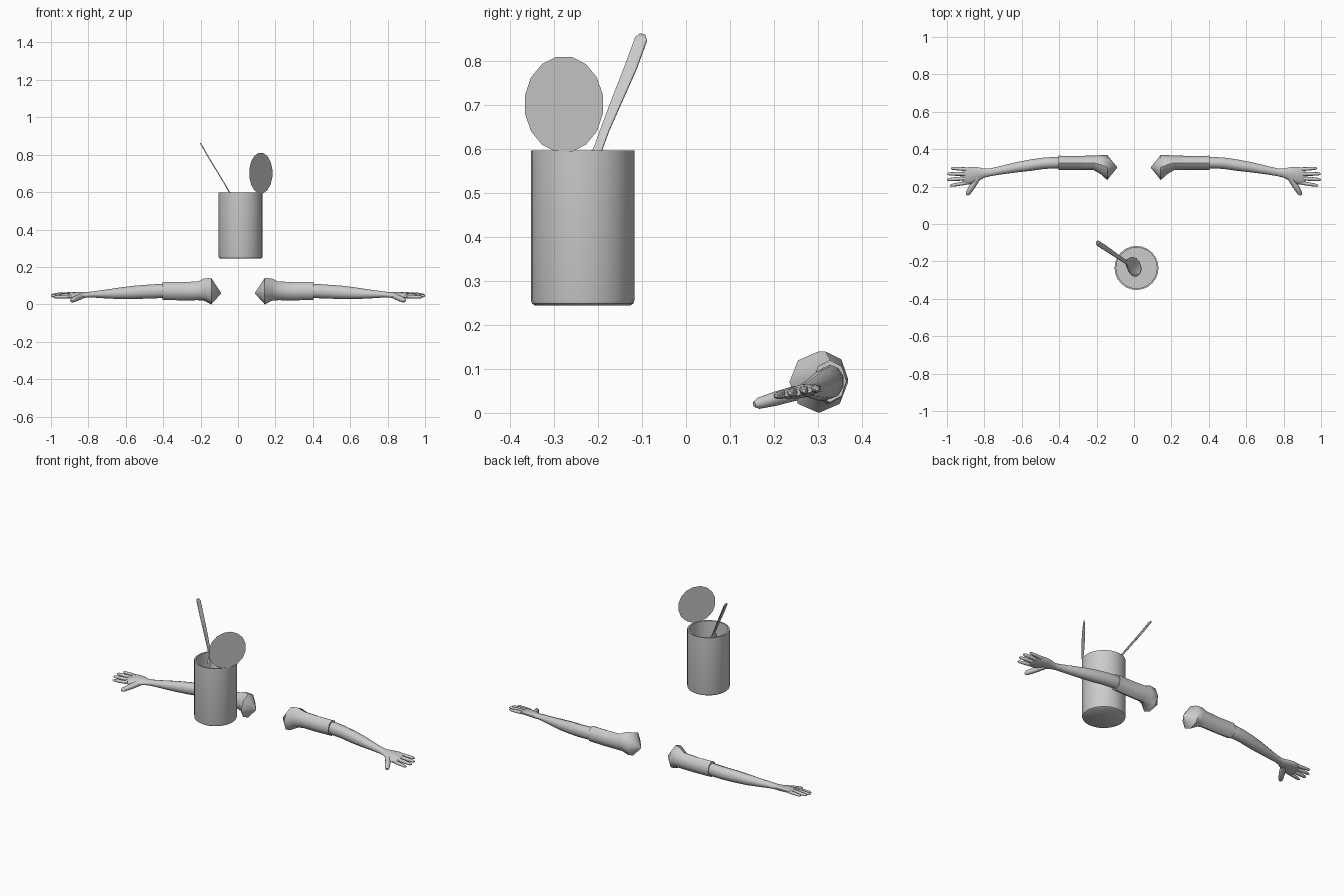
import bpy, bmesh, math
from mathutils import Vector

if "Cube" in bpy.data.objects:
    bpy.data.objects.remove(bpy.data.objects["Cube"])

grey = bpy.data.materials.new("plain grey")
grey.diffuse_color = (0.6, 0.6, 0.6, 1)
grey.use_nodes = True
grey.node_tree.nodes["Principled BSDF"].inputs["Base Color"].default_value = grey.diffuse_color


def finish(name, bm, angle=40, mirror=False, normals=True):
    if normals:
        bmesh.ops.recalc_face_normals(bm, faces=bm.faces)
    me = bpy.data.meshes.new(name)
    bm.to_mesh(me)
    bm.free()
    me.materials.append(grey)
    ob = bpy.data.objects.new(name, me)
    bpy.context.collection.objects.link(ob)
    bpy.ops.object.select_all(action='DESELECT')
    ob.select_set(True)
    bpy.context.view_layer.objects.active = ob
    bpy.ops.object.shade_smooth_by_angle(angle=math.radians(angle))
    if mirror:
        ob.modifiers.new("Mirror", 'MIRROR')
    return ob


def skin(bm, rings, caps=True):
    rows = [[bm.verts.new(p) for p in r] for r in rings]
    n = len(rows[0])
    for a, b in zip(rows, rows[1:]):
        for i in range(n):
            j = (i + 1) % n
            bm.faces.new((a[i], a[j], b[j], b[i]))
    if caps:
        bm.faces.new(rows[0])
        bm.faces.new(rows[-1])


def limb(name, stations, sides, angle):
    # stations: x, y, z, half width, half height, rise of z across y
    bm = bmesh.new()
    rings = []
    for x, y, z, ry, rz, tilt in stations:
        ring = []
        for i in range(sides):
            a = math.tau * i / sides
            dy = ry * math.sin(a)
            ring.append((x, y + dy, z + rz * math.cos(a) + tilt * dy))
        rings.append(ring)
    skin(bm, rings)
    return finish(name, bm, angle, mirror=True)


# Sleeves with flared shoulder ends
limb("sleeve", [
    (.092, .302, .060, .004, .004, 0), (.143, .302, .070, .067, .070, 0),
    (.180, .318, .079, .050, .060, 0), (.215, .327, .072, .039, .050, 0),
    (.300, .327, .070, .037, .049, 0), (.403, .327, .072, .038, .048, 0)], 8, 50)

# Forearms tapering to the wrist and flattening into the palm
limb("forearm_and_palm", [
    (.370, .327, .072, .030, .036, 0), (.420, .328, .071, .032, .038, 0),
    (.480, .325, .068, .032, .037, 0), (.550, .315, .064, .032, .036, 0),
    (.630, .303, .059, .029, .031, 0), (.710, .288, .055, .024, .023, 0),
    (.770, .276, .053, .022, .017, 0), (.800, .272, .051, .025, .015, .1),
    (.830, .267, .050, .038, .015, .15), (.870, .260, .049, .048, .015, .18),
    (.905, .255, .048, .049, .011, .18), (.918, .255, .047, .042, .007, .18)], 10, 60)

# Fingers and thumbs: tapered tubes from root to tip
bm = bmesh.new()
digits = [
    ((.895, .293, .055), (.978, .298, .054), .010),
    ((.900, .268, .052), (.998, .268, .050), .011),
    ((.900, .244, .047), (1.00, .237, .045), .011),
    ((.895, .220, .042), (.985, .205, .039), .010),
    ((.835, .250, .045), (.893, .155, .019), .017)]
for root, tip, r in digits:
    a, b = Vector(root), Vector(tip)
    q = (b - a).to_track_quat('Z', 'Y')
    rings = []
    for t, s in ((0, 1), (.5, .95), (.9, .75), (1, .35)):
        c = a.lerp(b, t)
        rings.append([c + q @ Vector((r * s * math.cos(k * math.tau / 8),
                                      r * s * math.sin(k * math.tau / 8), 0))
                      for k in range(8)])
    skin(bm, rings)
finish("fingers", bm, 60, mirror=True)

# Open can: outer wall, rim and inner wall down to the floor
bm = bmesh.new()
cx, cy = .0135, -.235
profile = [(.108, .244), (.1155, .249), (.1175, .256), (.1175, .597),
           (.109, .597), (.109, .252)]
skin(bm, [[(cx + r * math.cos(k * math.tau / 24), cy + r * math.sin(k * math.tau / 24), z)
           for k in range(24)] for r, z in profile])
finish("can", bm, 40)

# Upright lid: a thin disc standing on the rim
bm = bmesh.new()
across = Vector((.57, .82, 0))
centre = Vector((.122, -.2775, .7015))
bm.faces.new([bm.verts.new(centre + .11 * (across * math.cos(a) + Vector((0, 0, math.sin(a)))))
              for a in [(k + .5) * math.tau / 16 for k in range(16)]])
finish("lid", bm, normals=False)

# Spoon: a strip along a path with a hollowed bowl, given thickness
bm = bmesh.new()
up = Vector((.85, 0, .52)).normalized()
side = Vector((-.177, -.94, .29)).normalized()
# path point, half width, hollow depth
path = [((-.200, -.098, .860), .006, 0), ((-.194, -.102, .850), .014, 0),
        ((-.157, -.126, .785), .014, 0), ((-.110, -.158, .708), .012, 0),
        ((-.072, -.184, .645), .010, 0), ((-.042, -.203, .595), .010, .001),
        ((-.030, -.210, .575), .028, .008), ((-.015, -.219, .548), .045, .016),
        ((.003, -.230, .518), .050, .018), ((.020, -.241, .488), .042, .014),
        ((.032, -.248, .466), .026, .006), ((.037, -.251, .457), .008, 0)]
rows = []
for p, w, depth in path:
    rows.append([bm.verts.new(Vector(p) + side * w * u - up * depth * (1 - u * u))
                 for u in (-1, -.6, 0, .6, 1)])
for a, b in zip(rows, rows[1:]):
    for i in range(4):
        bm.faces.new((a[i], a[i + 1], b[i + 1], b[i]))
spoon = finish("spoon", bm, 50)
solid = spoon.modifiers.new("Thickness", 'SOLIDIFY')
solid.thickness = .006
solid.offset = 0
